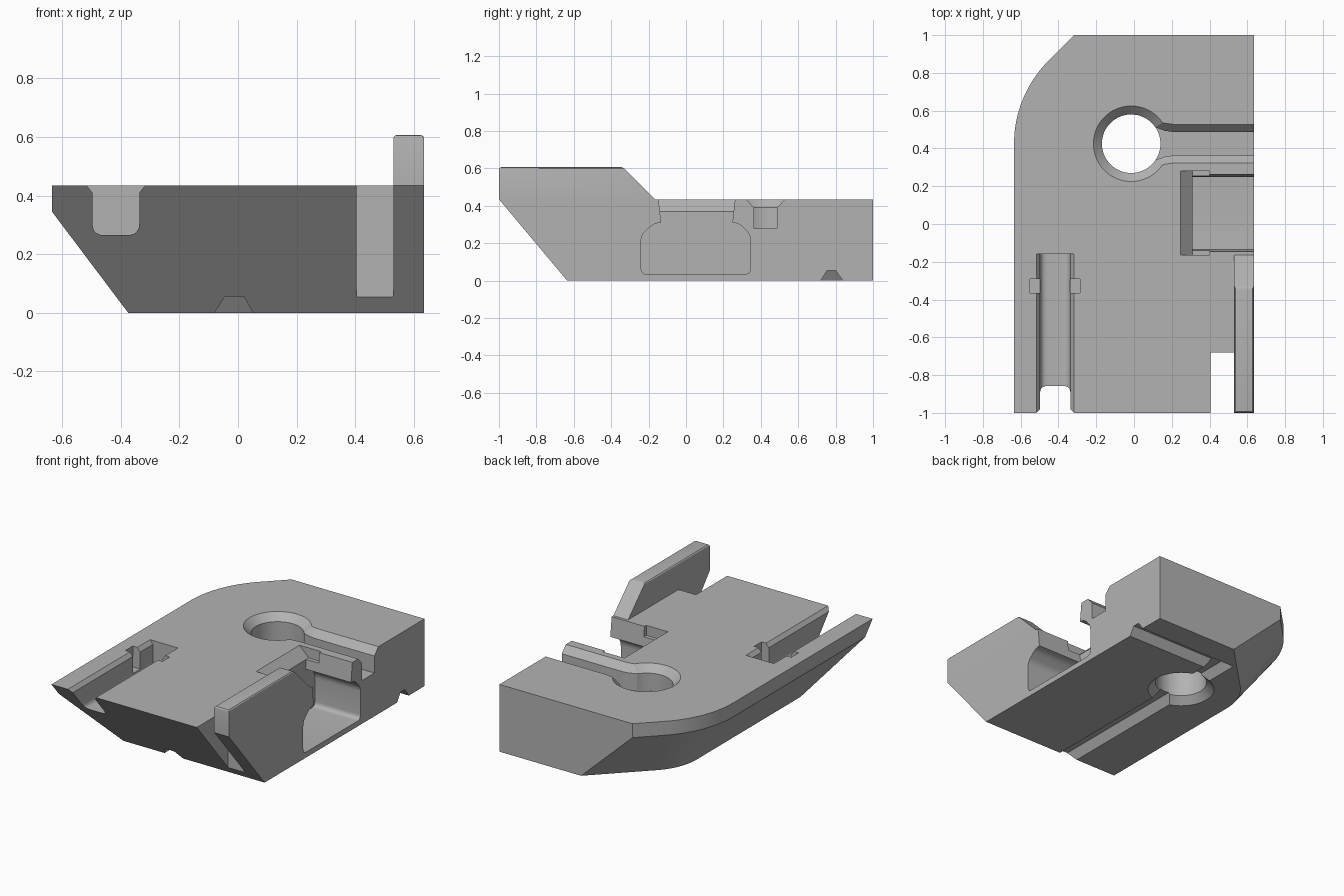
import bpy, bmesh, math
from mathutils import Vector

if "Cube" in bpy.data.objects:
    bpy.data.objects.remove(bpy.data.objects["Cube"])

TOP, SIDE = 0.435, 0.635
HOLE = Vector((-0.015, 0.425))

grey = bpy.data.materials.new("plain grey")
grey.use_nodes = True
grey.diffuse_color = (0.45, 0.45, 0.45, 1)
grey.node_tree.nodes["Principled BSDF"].inputs["Base Color"].default_value = grey.diffuse_color


def loft(name, rings, edit=None):
    """Closed solid through rings of equal point count."""
    bm = bmesh.new()
    loops = [[bm.verts.new(p) for p in ring] for ring in rings]
    n = len(loops[0])
    for a, b in zip(loops, loops[1:]):
        for i in range(n):
            j = (i + 1) % n
            bm.faces.new((a[i], a[j], b[j], b[i]))
    bm.faces.new(loops[0][::-1])
    bm.faces.new(loops[-1])
    if edit:
        edit(bm)
    bmesh.ops.recalc_face_normals(bm, faces=bm.faces)
    mesh = bpy.data.meshes.new(name)
    bm.to_mesh(mesh)
    bm.free()
    mesh.materials.append(grey)
    obj = bpy.data.objects.new(name, mesh)
    bpy.context.collection.objects.link(obj)
    return obj


def prism(name, pts, axis, lo, hi, edit=None):
    """Extrude a 2D profile along an axis."""
    def place(p, t):
        return {"x": (t, *p), "y": (p[0], t, p[1]), "z": (*p, t)}[axis]
    return loft(name, [[place(p, t) for p in pts] for t in (lo, hi)], edit)


def rect(x0, x1, y0, y1):
    return [(x0, y0), (x1, y0), (x1, y1), (x0, y1)]


def at(pts, z):
    return [(p[0], p[1], z) for p in pts]


def rounded(pts, radius, steps=5):
    """Soften each corner of a profile with a small curve."""
    out = []
    for i, p in enumerate(pts):
        p, a, b = Vector(p), Vector(pts[i - 1]), Vector(pts[(i + 1) % len(pts)])
        s, e = p + (a - p).normalized() * radius, p + (b - p).normalized() * radius
        for k in range(steps + 1):
            t = k / steps
            out.append(tuple(s * (1 - t) ** 2 + p * 2 * t * (1 - t) + e * t * t))
    return out


def circle(r, n=64):
    return [(HOLE.x + r * math.cos(2 * math.pi * k / n),
             HOLE.y + r * math.sin(2 * math.pi * k / n)) for k in range(n)]


def combine(target, tool, operation="DIFFERENCE"):
    mod = target.modifiers.new(operation, "BOOLEAN")
    mod.operation, mod.solver, mod.object = operation, "EXACT", tool
    bpy.context.view_layer.objects.active = target
    bpy.ops.object.modifier_apply(modifier=mod.name)
    bpy.data.objects.remove(tool)


# Body: outline with one rounded corner, undercut towards the base
def outline(d):
    r = SIDE - 0.015 - d
    pts = [(SIDE, -1), (SIDE, 1), (HOLE.x + 1 - HOLE.y - r * math.sqrt(2), 1)]
    for k in range(17):
        a = math.radians(135 + 45 * k / 16)
        pts.append((HOLE.x + r * math.cos(a), HOLE.y + r * math.sin(a)))
    return pts + [(HOLE.x - r, -1)]


def cut_front(bm):
    geom = bm.verts[:] + bm.edges[:] + bm.faces[:]
    cut = bmesh.ops.bisect_plane(bm, geom=geom, plane_co=(0, -1, TOP),
                                 plane_no=(0, -TOP, -0.365), clear_outer=True)
    edges = [e for e in bm.edges if e.is_boundary]
    bmesh.ops.holes_fill(bm, edges=edges, sides=0)
    bmesh.ops.remove_doubles(bm, verts=bm.verts, dist=0.0001)


body = loft("clamp_body", [at(outline(0.26), 0), at(outline(0), 0.345),
                           at(outline(0), TOP)], cut_front)


# Raised fin on the left edge
def soften_top(bm):
    edges = [e for e in bm.edges if all(v.co.z > 0.5 for v in e.verts)]
    bmesh.ops.bevel(bm, geom=edges, offset=0.014, segments=3, profile=0.5,
                    affect="EDGES")


fin = prism("fin", [(-1, TOP), (-1, 0.607), (-0.335, 0.607), (-0.165, TOP),
                    (-0.165, 0.3), (-0.8, 0.3)], "x", 0.53, SIDE, soften_top)
combine(body, fin, "UNION")

# Gap between fin and body
combine(body, prism("fin_gap", rect(0.405, 0.53, -1.2, -0.68), "z", -0.2, 0.8))

# Side pocket with a sloped upper lip
pocket = [(-0.165, 0.31), (-0.24, 0.245), (-0.24, 0.035),
          (0.345, 0.035), (0.345, 0.245), (0.28, 0.31)]
pocket = [(-0.165, 0.6)] + rounded(pocket, 0.032) + [(0.28, 0.6)]
combine(body, prism("side_pocket", pocket, "x", 0.31, 0.8))
lip = [(0.235, 0.445), (0.31, 0.37), (0.4, 0.37), (0.4, 0.445)]
combine(body, prism("pocket_lip", lip, "y", -0.165, 0.28))

# Round hole, chamfered at both ends
combine(body, prism("hole", circle(0.155), "z", -0.2, 0.8))
combine(body, loft("hole_lower_chamfer", [at(circle(0.21), -0.01), at(circle(0.155), 0.045)]))


# Keyhole slot running from the hole to the left side
def keyhole(grow):
    r, half = 0.155 + grow, 0.0625 + grow * 0.9
    arc = [math.radians(34 + 292 * k / 48) for k in range(49)]
    pts = [(r * math.cos(a), r * math.sin(a)) for a in arc]
    neck = [(0.8, half), (0.22, half), (0.178, half + 0.006)]
    pts = neck + pts + [(x, -y) for x, y in reversed(neck)]
    return [(x + HOLE.x, y + HOLE.y) for x, y in pts]


combine(body, loft("keyhole_slot", [at(keyhole(0), 0.28), at(keyhole(0), 0.39),
                                    at(keyhole(0.055), TOP + 0.01)]))

# Open channel in the top right, with a cross pocket
half = [(0.11, 0.445), (0.1, TOP), (0.08, 0.41)]
floor = rounded(rect(-0.08, 0.08, 0.265, 0.41), 0.04)[:12]
chan = [(-x, z) for x, z in half] + floor + half[::-1]
combine(body, prism("top_channel", [(x - 0.417, z) for x, z in chan], "y", -1.2, -0.16))
combine(body, prism("cross_pocket", rect(-0.55, -0.285, -0.365, -0.29), "z", 0.3, 0.6))

# Cable grooves under the base: one to the front, one to the left side
for name, low, high in (
        ("front_groove", (-0.09, 0.06, -1.2, 0.85), (-0.045, 0.02, -1.2, 0.8)),
        ("side_groove", (-0.09, 0.8, 0.71, 0.85), (-0.045, 0.8, 0.755, 0.8))):
    combine(body, loft(name, [at(rect(*low), -0.015), at(rect(*high), 0.055)]))

# Smooth curves, crisp edges
bpy.ops.object.select_all(action="DESELECT")
body.select_set(True)
bpy.context.view_layer.objects.active = body
bpy.ops.object.shade_smooth_by_angle(angle=math.radians(25))
